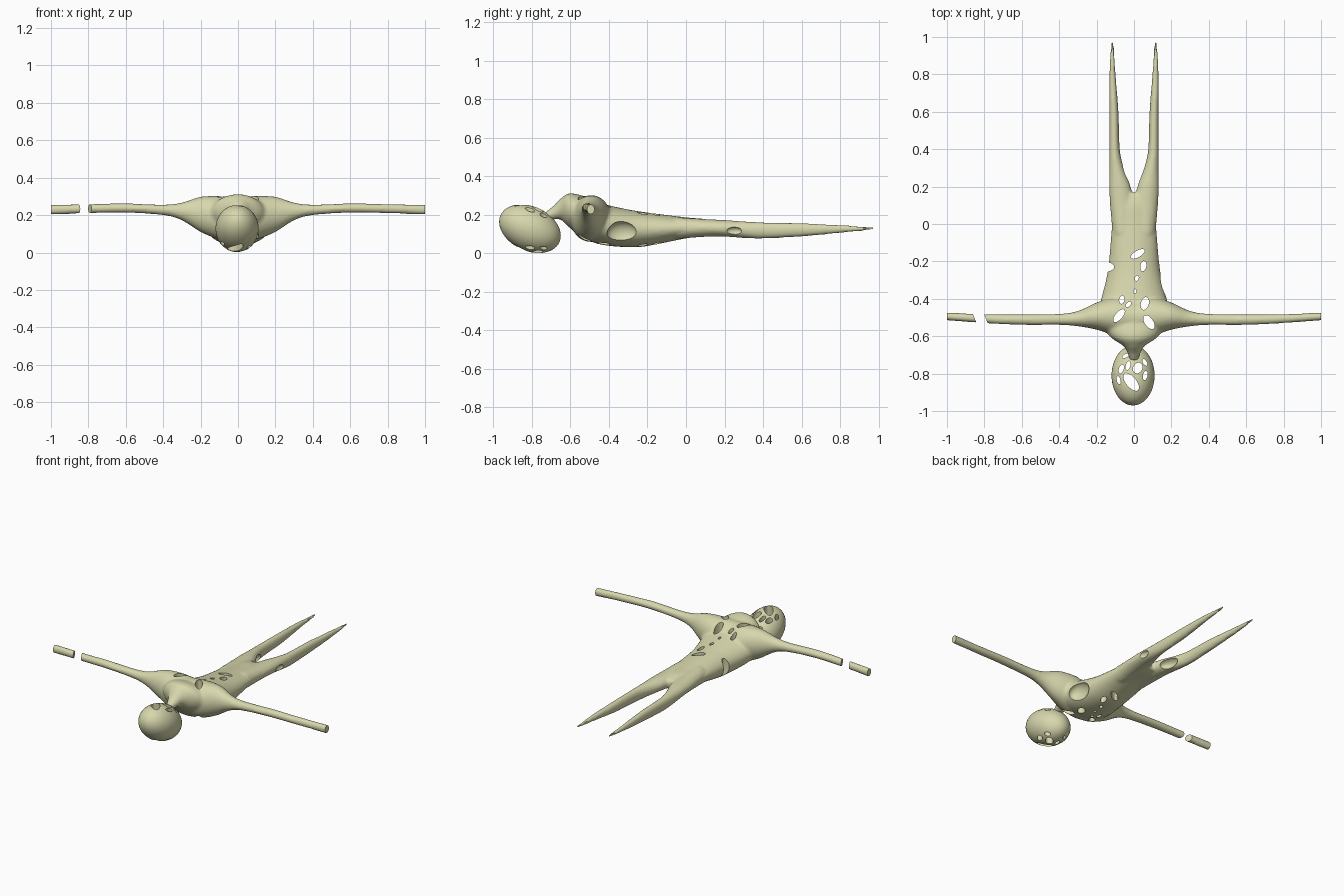
import bpy, bmesh, math
from mathutils import Matrix, Vector

if "Cube" in bpy.data.objects:
    bpy.data.objects.remove(bpy.data.objects["Cube"])

clay = bpy.data.materials.new("pale_clay")
clay.use_nodes = True
clay.diffuse_color = (0.68, 0.68, 0.42, 1)
clay.node_tree.nodes["Principled BSDF"].inputs["Base Color"].default_value = clay.diffuse_color


def make_object(name, bm):
    mesh = bpy.data.meshes.new(name)
    bmesh.ops.recalc_face_normals(bm, faces=bm.faces)
    bm.to_mesh(mesh)
    bm.free()
    mesh.materials.append(clay)
    ob = bpy.data.objects.new(name, mesh)
    bpy.context.scene.collection.objects.link(ob)
    return ob


def spline(points, steps=5):
    """Smooth curve through tuples."""
    p = [Vector(q) for q in points]
    p = [p[0] * 2 - p[1]] + p + [p[-1] * 2 - p[-2]]
    out = []
    for a, b, c, d in zip(p, p[1:], p[2:], p[3:]):
        for i in range(steps):
            t = i / steps
            out.append(b + (c - a) * t / 2 + (a * 2 - b * 5 + c * 4 - d) * t * t / 2
                       + (b * 3 - a - c * 3 + d) * t ** 3 / 2)
    return out + [p[-2]]


def loft(bm, sections, along_x=False, mirror=1, n=32):
    """Sections: position, side min, side max, bottom, top."""
    rings = []
    for t, lo, hi, bottom, top in spline(sections):
        ring = []
        for i in range(n):
            a = math.tau * i / n
            s = (lo + hi) / 2 + (hi - lo) / 2 * math.cos(a)
            z = (bottom + top) / 2 + (top - bottom) / 2 * math.sin(a)
            ring.append(bm.verts.new((t * mirror, s, z) if along_x else (s * mirror, t, z)))
        rings.append(ring)
    for r, q in zip(rings, rings[1:]):
        for i in range(n):
            bm.faces.new((r[i], r[(i + 1) % n], q[(i + 1) % n], q[i]))
    bm.faces.new(rings[0])
    bm.faces.new(rings[-1])


def place(x, y, z, angle, sx, sy, sz):
    return (Matrix.Translation((x, y, z)) @ Matrix.Rotation(math.radians(angle), 4, "Z")
            @ Matrix.Diagonal((sx, sy, sz, 1)))


def drill(bm, holes):
    """Upright oval tunnels: x, y, length, width, angle."""
    for x, y, length, width, angle in holes:
        bmesh.ops.create_cone(bm, cap_ends=True, segments=20, radius1=0.5, radius2=0.5, depth=1,
                              matrix=place(x, y, 0.2, angle, length, width, 0.8))


def finish(ob, cutter):
    """Cut the openings, apply all modifiers and remove the cutter."""
    cutter.hide_render = True
    cut = ob.modifiers.new("openings", "BOOLEAN")
    cut.operation, cut.solver, cut.object = "DIFFERENCE", "MANIFOLD", cutter
    bpy.ops.object.select_all(action="DESELECT")
    ob.select_set(True)
    bpy.context.view_layer.objects.active = ob
    for name in [m.name for m in ob.modifiers]:
        bpy.ops.object.modifier_apply(modifier=name)
    bpy.data.objects.remove(cutter)
    bpy.ops.object.shade_smooth_by_angle(angle=math.radians(40))


# Torso with neck: y, half width, bottom, top
torso = [(-0.73, 0.022, 0.175, 0.215), (-0.69, 0.035, 0.175, 0.245), (-0.65, 0.06, 0.175, 0.285),
         (-0.6, 0.13, 0.13, 0.312), (-0.5, 0.19, 0.065, 0.288), (-0.42, 0.18, 0.042, 0.255),
         (-0.3, 0.15, 0.032, 0.228), (-0.2, 0.134, 0.038, 0.212), (0, 0.118, 0.078, 0.187),
         (0.1, 0.11, 0.088, 0.178), (0.165, 0.08, 0.1, 0.16)]
# Arm: x, front and back edges, bottom, top
arm = [(0, -0.6, -0.4, 0.06, 0.3), (0.1, -0.595, -0.39, 0.07, 0.302), (0.2, -0.565, -0.42, 0.11, 0.298),
       (0.3, -0.547, -0.465, 0.172, 0.267), (0.4, -0.54, -0.48, 0.2, 0.256), (0.6, -0.54, -0.484, 0.213, 0.262),
       (0.8, -0.53, -0.482, 0.21, 0.259), (1.04, -0.512, -0.472, 0.201, 0.254)]
# Leg: y, inner and outer edges, bottom, top
leg = [(-0.05, 0.0, 0.115, 0.075, 0.188), (0.1, 0.0, 0.128, 0.086, 0.178), (0.2, 0.018, 0.133, 0.087, 0.173),
       (0.3, 0.054, 0.133, 0.08, 0.166), (0.4, 0.076, 0.133, 0.077, 0.161), (0.6, 0.083, 0.132, 0.087, 0.157),
       (0.8, 0.098, 0.132, 0.106, 0.147), (0.975, 0.109, 0.123, 0.122, 0.136)]

bm = bmesh.new()
loft(bm, [(y, -w, w, lo, hi) for y, w, lo, hi in torso])
for side in (1, -1):
    loft(bm, arm, along_x=True, mirror=side)
    loft(bm, leg, mirror=side)
body = make_object("body", bm)
remesh = body.modifiers.new("merge", "REMESH")
remesh.mode, remesh.voxel_size = "VOXEL", 0.009
soften = body.modifiers.new("soften", "SMOOTH")
soften.factor, soften.iterations = 0.5, 5

# Body openings, arm gap, squared hands and side hollows
bm = bmesh.new()
drill(bm, [(0.02, -0.16, 0.085, 0.035, 30), (0.05, -0.225, 0.055, 0.032, 80), (0.015, -0.29, 0.03, 0.02, 70),
           (0.005, -0.36, 0.025, 0.015, 90), (-0.065, -0.405, 0.045, 0.028, 80), (-0.03, -0.43, 0.035, 0.022, 45),
           (0.058, -0.425, 0.07, 0.042, 75), (-0.08, -0.49, 0.085, 0.038, 50), (0.08, -0.525, 0.085, 0.045, 125)])
bmesh.ops.create_cube(bm, size=1, matrix=place(-0.822, -0.505, 0.23, 22, 0.055, 0.3, 0.3))
for side in (1, -1):
    bmesh.ops.create_cube(bm, size=1, matrix=place(side * 1.1, -0.5, 0.23, 0, 0.2, 0.3, 0.3))
for hollow in [(0.16, -0.33, 0.105, 0, 0.05, 0.08, 0.062), (-0.14, -0.23, 0.12, 0, 0.04, 0.024, 0.12),
               (0.135, 0.25, 0.115, 0, 0.02, 0.04, 0.022), (-0.035, 0.28, 0.11, 0, 0.045, 0.07, 0.035)]:
    bmesh.ops.create_uvsphere(bm, u_segments=32, v_segments=20, radius=1, matrix=place(*hollow))
finish(body, make_object("body_cutter", bm))

# Head: tilted egg with openings
bm = bmesh.new()
tilt = Matrix.Translation((-0.005, -0.81, 0.128)) @ Matrix.Rotation(math.radians(-25), 4, "X")
bmesh.ops.create_uvsphere(bm, u_segments=64, v_segments=40, radius=1,
                          matrix=tilt @ Matrix.Diagonal((0.115, 0.168, 0.115, 1)))
head = make_object("head", bm)
bm = bmesh.new()
drill(bm, [(-0.015, -0.845, 0.115, 0.055, 130), (0.02, -0.77, 0.06, 0.048, 60), (-0.068, -0.775, 0.05, 0.026, 70),
           (-0.032, -0.757, 0.05, 0.024, 75), (0.06, -0.81, 0.05, 0.025, 80), (0.058, -0.74, 0.04, 0.02, 120),
           (-0.082, -0.835, 0.045, 0.02, 105), (-0.045, -0.705, 0.04, 0.018, 30)])
finish(head, make_object("head_cutter", bm))
